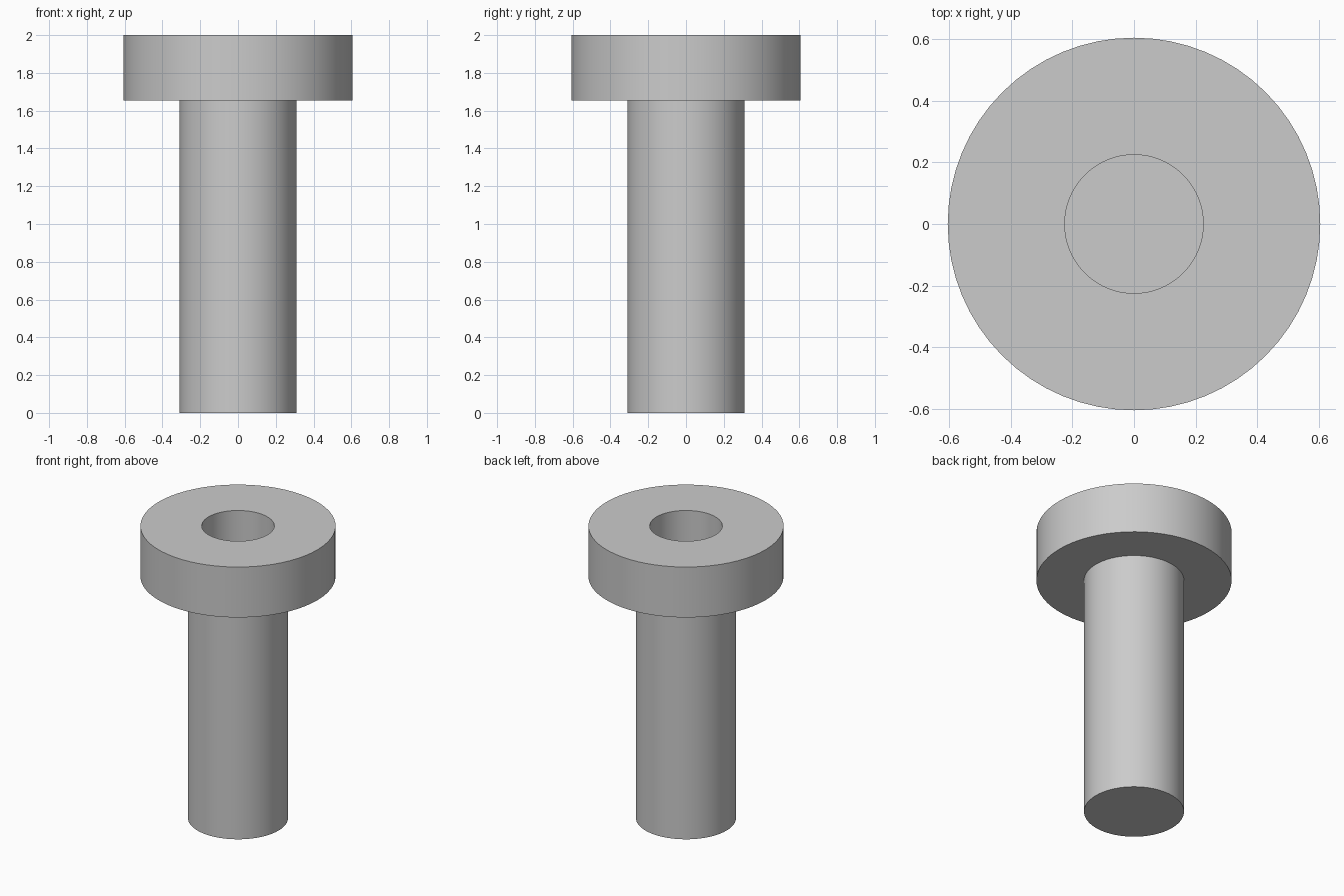
import bpy, bmesh, math
from mathutils import Matrix, Vector

cube = bpy.data.objects.get("Cube")
if cube:
    bpy.data.objects.remove(cube, do_unlink=True)

# Plain grey metal
grey = bpy.data.materials.new("grey_metal")
grey.use_nodes = True
COLOUR = (0.6, 0.6, 0.6, 1)
grey.diffuse_color = COLOUR
grey.node_tree.nodes["Principled BSDF"].inputs["Base Color"].default_value = COLOUR

HEAD_R, SHANK_R, SOCKET_R = 0.605, 0.31, 0.225
TOP, HEAD_BASE, SOCKET_FLOOR = 2.0, 1.655, 1.655
SEGMENTS = 64

# Half profile (radius, height): shank bottom, head, blind round socket
profile = [
    (0, 0), (SHANK_R, 0), (SHANK_R, HEAD_BASE),
    (HEAD_R, HEAD_BASE), (HEAD_R, TOP),
    (SOCKET_R, TOP), (SOCKET_R, SOCKET_FLOOR), (0, SOCKET_FLOOR),
]

# Turn the profile around the z axis
bm = bmesh.new()
points = [bm.verts.new((r, 0, z)) for r, z in profile]
edges = [bm.edges.new(pair) for pair in zip(points, points[1:])]
bmesh.ops.spin(bm, geom=points + edges, cent=(0, 0, 0), axis=(0, 0, 1),
               angle=math.tau, steps=SEGMENTS, use_merge=True)
bmesh.ops.remove_doubles(bm, verts=bm.verts[:], dist=0.0001)
bmesh.ops.recalc_face_normals(bm, faces=bm.faces[:])

mesh = bpy.data.meshes.new("headed_pin")
bm.to_mesh(mesh)
bm.free()
mesh.materials.append(grey)
pin = bpy.data.objects.new("headed_pin", mesh)
bpy.context.collection.objects.link(pin)

# Round sides smooth, rims sharp
bpy.ops.object.select_all(action="DESELECT")
pin.select_set(True)
bpy.context.view_layer.objects.active = pin
bpy.ops.object.shade_smooth_by_angle(angle=math.radians(30))
